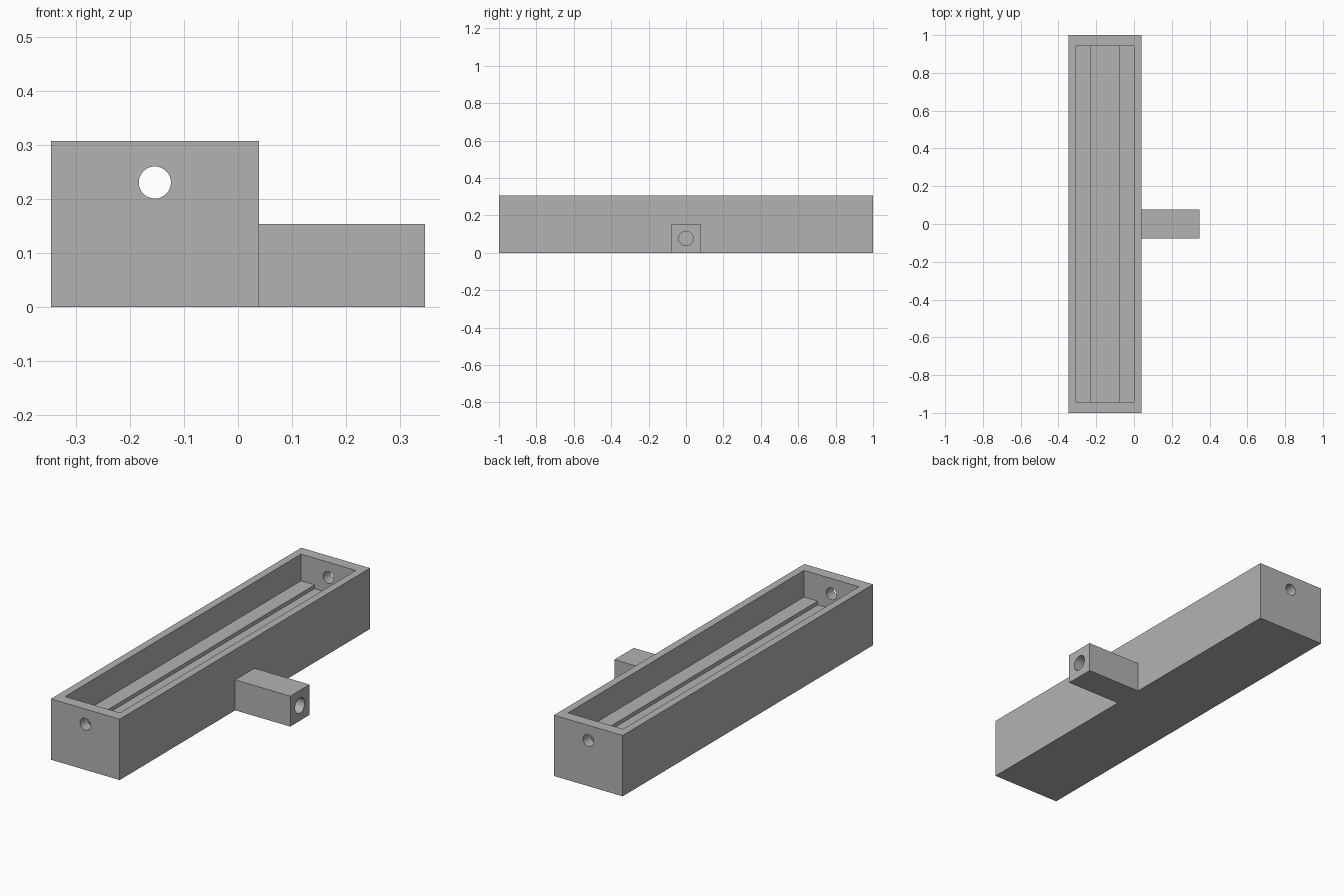
import bpy
import math

if "Cube" in bpy.data.objects:
    bpy.data.objects.remove(bpy.data.objects["Cube"], do_unlink=True)

U = 2 / 52                      # design unit: the body is 52 units long
AXIS_X = -4 * U                 # centre line of the trough

gray = bpy.data.materials.new("plain_gray")
gray.use_nodes = True
color = (0.45, 0.45, 0.45, 1)
gray.diffuse_color = color
gray.node_tree.nodes["Principled BSDF"].inputs["Base Color"].default_value = color


def box(name, x, y, z):
    """Box from (min, max) ranges on each axis."""
    bpy.ops.mesh.primitive_cube_add(size=1)
    ob = bpy.context.object
    ob.name = name
    ob.location = [sum(r) / 2 for r in (x, y, z)]
    ob.scale = [r[1] - r[0] for r in (x, y, z)]
    bpy.ops.object.transform_apply(location=True, rotation=True, scale=True)
    ob.data.materials.append(gray)
    return ob


def rod(name, radius, depth, location, rotation):
    bpy.ops.mesh.primitive_cylinder_add(vertices=48, radius=radius, depth=depth,
                                        location=location, rotation=rotation)
    ob = bpy.context.object
    ob.name = name
    ob.data.materials.append(gray)
    return ob


def cut(target, cutter):
    """Subtract the cutter and discard it."""
    cutter.hide_render = True
    mod = target.modifiers.new("cut", 'BOOLEAN')
    mod.operation = 'DIFFERENCE'
    mod.solver = 'EXACT'
    mod.object = cutter
    bpy.ops.object.select_all(action='DESELECT')
    target.select_set(True)
    bpy.context.view_layer.objects.active = target
    bpy.ops.object.modifier_apply(modifier=mod.name)
    bpy.data.objects.remove(cutter, do_unlink=True)


def smooth(ob):
    bpy.ops.object.select_all(action='DESELECT')
    ob.select_set(True)
    bpy.context.view_layer.objects.active = ob
    bpy.ops.object.shade_smooth_by_angle(angle=math.radians(30))


# Long trough body with a wide recess and a shallow slot between two ledges
body = box("trough_body", (-9 * U, U), (-1, 1), (0, 8 * U))
inner_y = (-24.5 * U, 24.5 * U)
cut(body, box("recess_cutter", (-8 * U, 0), inner_y, (4.5 * U, 10 * U)))
cut(body, box("slot_cutter", (-6 * U, -2 * U), inner_y, (4 * U, 6 * U)))

# Round hole through both end walls
cut(body, rod("end_hole_cutter", 0.0297, 3, (AXIS_X, 0, 6 * U),
              (math.pi / 2, 0, 0)))
smooth(body)

# Square side arm with a bore along its length
arm = box("side_arm", (U, 9 * U), (-2 * U, 2 * U), (0, 4 * U))
cut(arm, rod("arm_bore_cutter", U, 1, (5 * U, 0, 2 * U), (0, math.pi / 2, 0)))
smooth(arm)
